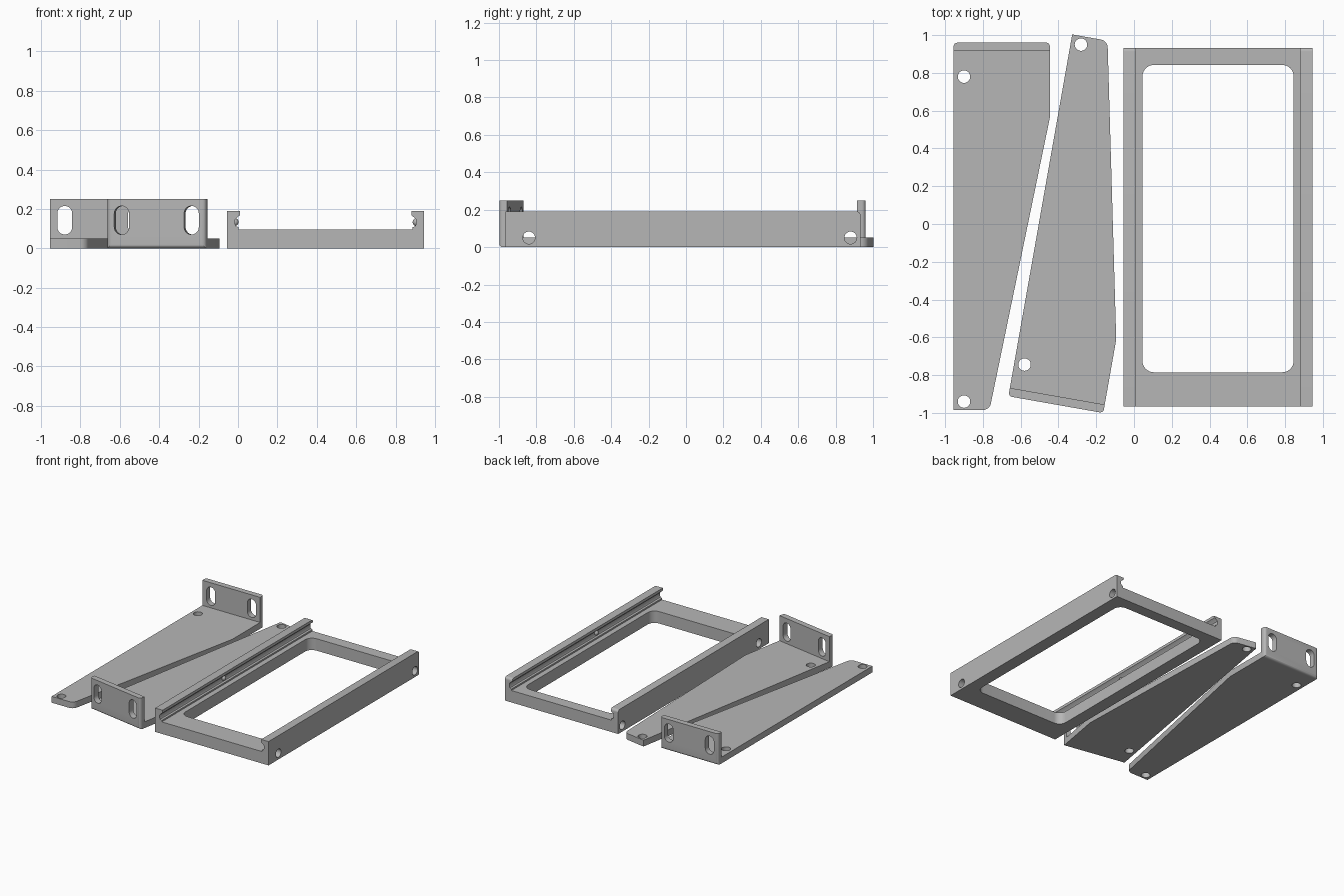
import bpy, bmesh, math
from mathutils import Matrix, Vector

if "Cube" in bpy.data.objects:
    bpy.data.objects.remove(bpy.data.objects["Cube"])

grey = bpy.data.materials.new("matte grey")
grey.diffuse_color = (0.47, 0.47, 0.47, 1)
grey.use_nodes = True
grey.node_tree.nodes["Principled BSDF"].inputs["Base Color"].default_value = grey.diffuse_color


def finish(name, bm):
    bmesh.ops.recalc_face_normals(bm, faces=bm.faces)
    me = bpy.data.meshes.new(name)
    bm.to_mesh(me)
    bm.free()
    ob = bpy.data.objects.new(name, me)
    me.materials.append(grey)
    bpy.context.collection.objects.link(ob)
    return ob


def prism(pts, direction, bevel=None):
    """Extrude a closed outline; optionally round edges picked by a rule."""
    bm = bmesh.new()
    face = bm.faces.new([bm.verts.new(p) for p in pts])
    ext = bmesh.ops.extrude_face_region(bm, geom=[face])
    bmesh.ops.translate(bm, vec=direction,
                        verts=[v for v in ext["geom"] if isinstance(v, bmesh.types.BMVert)])
    bmesh.ops.recalc_face_normals(bm, faces=bm.faces)
    if bevel:
        rule, radius = bevel
        edges = [e for e in bm.edges if rule(*[v.co for v in e.verts])]
        bmesh.ops.bevel(bm, geom=edges, offset=radius, segments=6, profile=0.5, affect='EDGES')
    return bm


def rounded_rect(x0, x1, z0, z1, r, n=8):
    """Outline of a rounded rectangle as 2D points."""
    out = []
    for k, (cx, cz) in enumerate([(x1 - r, z1 - r), (x0 + r, z1 - r), (x0 + r, z0 + r), (x1 - r, z0 + r)]):
        for i in range(n + 1):
            a = math.pi / 2 * (k + i / n)
            p = (cx + r * math.cos(a), cz + r * math.sin(a))
            if not out or (Vector(p) - Vector(out[-1])).length > 1e-5:
                out.append(p)
    if (Vector(out[0]) - Vector(out[-1])).length < 1e-5:
        out.pop()
    return out


def boolean(ob, other, op='DIFFERENCE'):
    mod = ob.modifiers.new("cut", 'BOOLEAN')
    mod.operation, mod.solver, mod.object = op, 'EXACT', other
    bpy.context.view_layer.objects.active = ob
    bpy.ops.object.modifier_apply(modifier=mod.name)
    bpy.data.objects.remove(other)


def smooth(ob):
    bpy.ops.object.select_all(action='DESELECT')
    ob.select_set(True)
    bpy.context.view_layer.objects.active = ob
    bpy.ops.object.shade_smooth_by_angle(angle=math.radians(30))


# Mounting bracket: tapered plate with an upright slotted flange
W, L, T, H = 0.51, 1.945, 0.05, 0.25


def bracket(name, matrix):
    is_end = lambda a, b: all(abs(c.x - 0.19) < 1e-4 and abs(c.y - L) < 1e-4 for c in (a, b))
    plate = finish(name, prism([(0, 0.025, 0), (W, 0.025, 0), (W, 0.395, 0), (0.19, L, 0), (0, L, 0)],
                               (0, 0, T), (is_end, 0.035)))
    # flange with rounded outer bottom and side edges
    outer = lambda a, b: a.y < 1e-4 and b.y < 1e-4 and not (a.z > 0.2 and b.z > 0.2)
    flange = finish("flange", prism([(0, 0, 0), (W, 0, 0), (W, 0, H), (0, 0, H)],
                                    (0, 0.045, 0), (outer, 0.02)))
    boolean(plate, flange, 'UNION')
    # slots in the flange
    for x in (0.075, W - 0.075):
        pts = [(px, -0.1, pz) for px, pz in rounded_rect(x - 0.038, x + 0.038, 0.07, 0.215, 0.0379)]
        boolean(plate, finish("slot_cutter", prism(pts, (0, 0.3, 0))))
    # screw holes in the plate
    for y in (0.18, 1.9):
        pts = [(px, py, -0.1) for px, py in
               rounded_rect(0.055 - 0.033, 0.055 + 0.033, y - 0.033, y + 0.033, 0.033)]
        boolean(plate, finish("hole_cutter", prism(pts, (0, 0, 0.3))))
    plate.data.transform(matrix)
    if matrix.determinant() < 0:
        plate.data.flip_normals()
    smooth(plate)


bracket("left_bracket", Matrix.Translation((-0.955, 0.96, 0)) @ Matrix.Diagonal((1, -1, 1, 1)))
bracket("middle_bracket", Matrix.Translation((-0.665, -0.912, 0)) @ Matrix.Rotation(math.radians(-10), 4, 'Z'))

# Tray frame: channel profile with grooved side rails
CX, Y0, Y1 = 0.445, -0.965, 0.933
half = [(0.5, 0), (0.5, 0.19), (0.435, 0.19), (0.435, 0.168), (0.452, 0.155),
        (0.46, 0.145), (0.46, 0.122), (0.455, 0.112), (0.442, 0.107), (0.442, 0.095)]
profile = [(CX + x, Y0, z) for x, z in half] + [(CX - x, Y0, z) for x, z in reversed(half)]
back_top = lambda a, b: all(c.y > 0.9 and c.z > 0.189 for c in (a, b))
frame = finish("tray_frame", prism(profile, (0, Y1 - Y0, 0), (back_top, 0.02)))

# window through the floor
pts = [(x, y, -0.1) for x, y in rounded_rect(0.045, 0.845, -0.785, 0.842, 0.06)]
boolean(frame, finish("window_cutter", prism(pts, (0, 0, 0.4))))

# cross holes through both end bars
for y in (-0.84, 0.88):
    pts = [(-0.2, py, pz) for py, pz in rounded_rect(y - 0.033, y + 0.033, 0.017, 0.083, 0.033)]
    boolean(frame, finish("cross_hole_cutter", prism(pts, (1.3, 0, 0))))
smooth(frame)

# Small snap bumps in the rail grooves
for side, label in ((-1, "left"), (1, "right")):
    bm = bmesh.new()
    bmesh.ops.create_uvsphere(bm, u_segments=16, v_segments=10, radius=0.02)
    bmesh.ops.translate(bm, verts=bm.verts, vec=(CX + side * 0.462, -0.16, 0.133))
    smooth(finish(label + "_snap_bump", bm))
